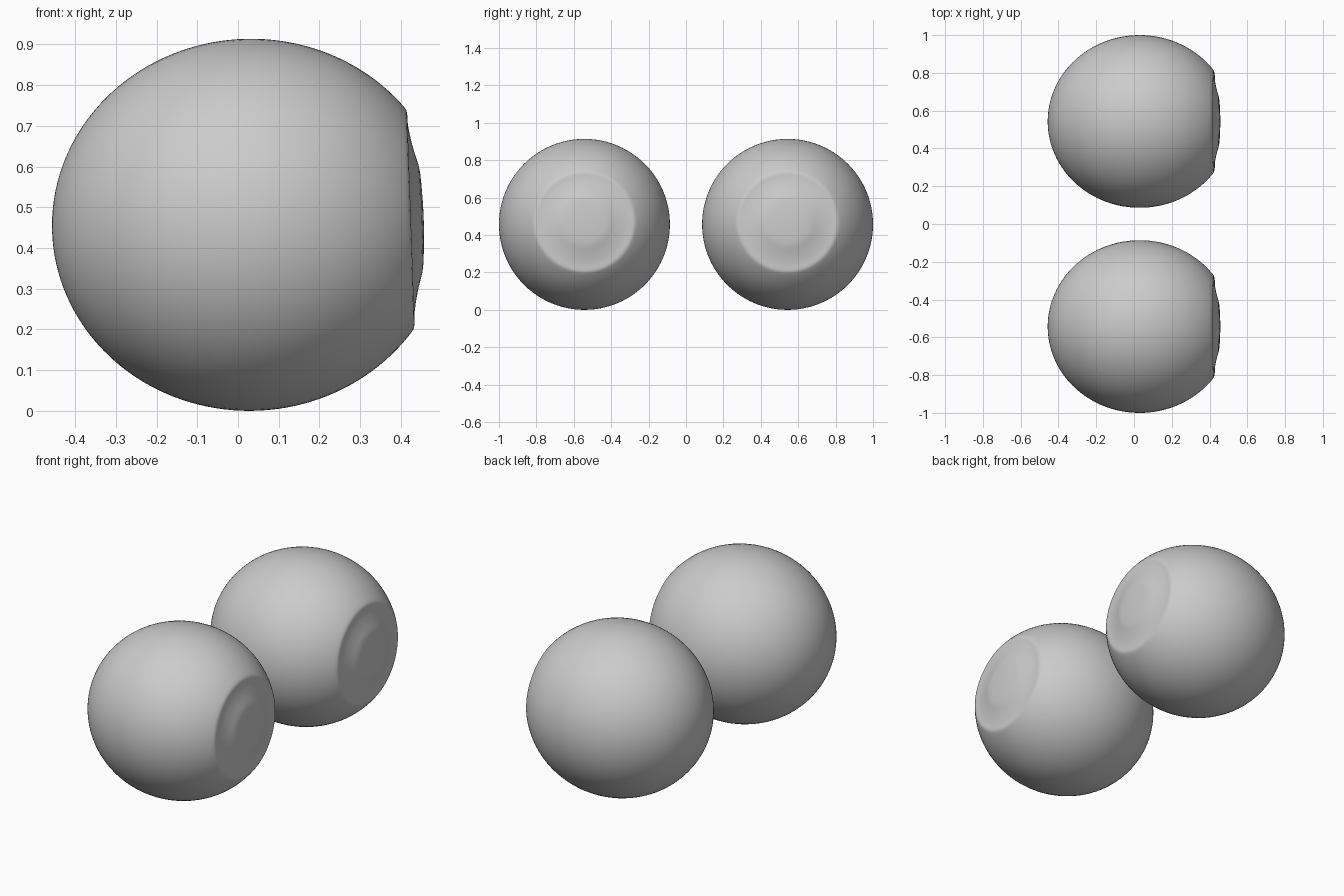
import bpy, bmesh, math
from mathutils import Matrix, Vector

cube = bpy.data.objects.get("Cube")
if cube:
    bpy.data.objects.remove(cube)

# Single grey for the whole model
grey = bpy.data.materials.new("light_grey")
grey.use_nodes = True
colour = (0.6, 0.6, 0.6, 1)
grey.diffuse_color = colour
grey.node_tree.nodes["Principled BSDF"].inputs["Base Color"].default_value = colour

LENGTH, RADIUS, SEGMENTS, STEPS = 0.487, 0.457, 96, 56
RIM_ANGLE = math.acos(0.379 / LENGTH)

# Profile as (distance along the axis, radius): ball, then rounded rim and raised lens
profile = []
for i in range(STEPS + 1):
    a = math.pi + (RIM_ANGLE - math.pi) * i / STEPS
    profile.append((LENGTH * math.cos(a), RADIUS * math.sin(a)))
profile += [(0.388, 0.276), (0.393, 0.268), (0.395, 0.258), (0.395, 0.245),
            (0.396, 0.23), (0.399, 0.21), (0.403, 0.19), (0.408, 0.168),
            (0.414, 0.148), (0.419, 0.13), (0.422, 0.11), (0.424, 0.08),
            (0.426, 0.04), (0.4265, 0)]


def eyeball(name, y):
    bm = bmesh.new()
    verts = [bm.verts.new((x, 0, max(r, 0))) for x, r in profile]
    edges = [bm.edges.new(pair) for pair in zip(verts, verts[1:])]
    bmesh.ops.spin(bm, geom=verts + edges, cent=(0, 0, 0), axis=(1, 0, 0),
                   angle=math.tau, steps=SEGMENTS, use_merge=True)
    bmesh.ops.remove_doubles(bm, verts=bm.verts, dist=0.0001)
    bmesh.ops.recalc_face_normals(bm, faces=bm.faces)
    # The gaze points slightly upward
    bm.transform(Matrix.Rotation(math.radians(-2), 4, 'Y'))
    for face in bm.faces:
        face.smooth = True
    mesh = bpy.data.meshes.new(name)
    bm.to_mesh(mesh)
    bm.free()
    mesh.materials.append(grey)
    ball = bpy.data.objects.new(name, mesh)
    ball.location = Vector((0.03, y, RADIUS))
    bpy.context.collection.objects.link(ball)


eyeball("right_eyeball", -0.543)
eyeball("left_eyeball", 0.543)
